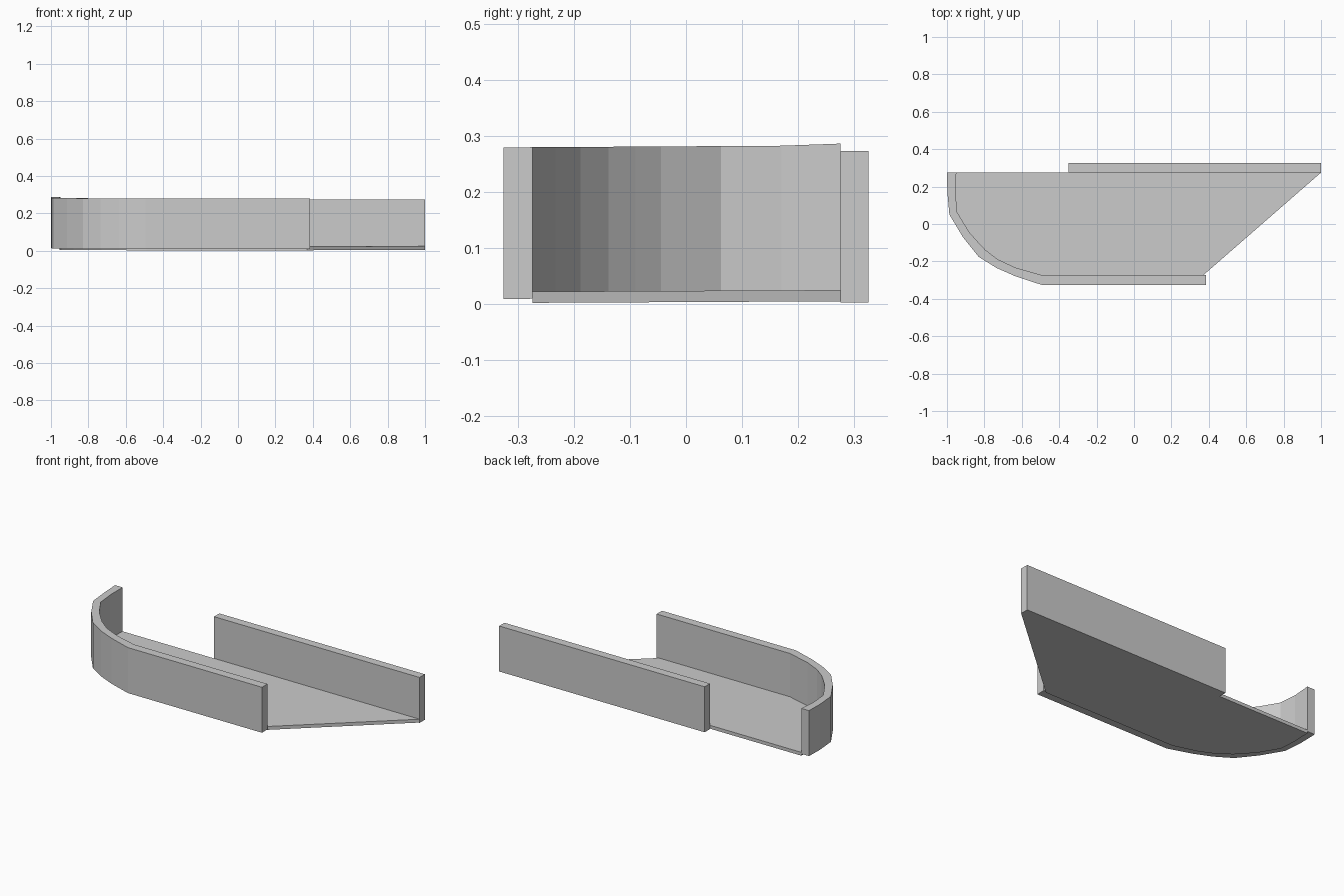
import bpy, bmesh

if "Cube" in bpy.data.objects:
    bpy.data.objects.remove(bpy.data.objects["Cube"])


def prism(name, outline, height, base_z):
    """Extrude a counter-clockwise plan outline; base_z gives the bottom height at (x, y)."""
    bm = bmesh.new()
    bottom = [bm.verts.new((x, y, base_z(x, y))) for x, y in outline]
    face = bm.faces.new(bottom)
    ret = bmesh.ops.extrude_face_region(bm, geom=[face])
    top = [v for v in ret["geom"] if isinstance(v, bmesh.types.BMVert)]
    bmesh.ops.translate(bm, verts=top, vec=(0, 0, height))
    bmesh.ops.recalc_face_normals(bm, faces=bm.faces)
    mesh = bpy.data.meshes.new(name)
    bm.to_mesh(mesh)
    bm.free()
    obj = bpy.data.objects.new(name, mesh)
    bpy.context.collection.objects.link(obj)
    return obj


# Matching plan lines of the curved wall, from the rear end to the front end
inner = [(-0.95, 0.275), (-0.955, 0.17), (-0.945, 0.062), (-0.88, -0.045),
         (-0.84, -0.09), (-0.795, -0.138), (-0.73, -0.188), (-0.635, -0.233),
         (-0.49, -0.274), (0.385, -0.274)]
outer = [(-1.0, 0.275), (-0.998, 0.17), (-0.987, 0.05), (-0.915, -0.07),
         (-0.875, -0.12), (-0.83, -0.176), (-0.735, -0.235), (-0.635, -0.279),
         (-0.495, -0.325), (0.385, -0.325)]

# Floor slab fills the inside of the curve and has a slanted right end
prism("floor", inner[:-1] + [(0.37, -0.274), (1.0, 0.275)], 0.02,
      lambda x, y: 0.0025 + 0.005 * (y + 0.275))

# Curved front and left wall, rising very slightly towards the rear end
prism("curved_wall", outer + inner[::-1], 0.27,
      lambda x, y: 0.0095 + 0.006 * (y + 0.325) + 0.03 * max(0, y - 0.17))

# Straight rear wall
prism("rear_wall", [(-0.35, 0.275), (1.0, 0.275), (1.0, 0.325), (-0.35, 0.325)], 0.27,
      lambda x, y: 0.003)
